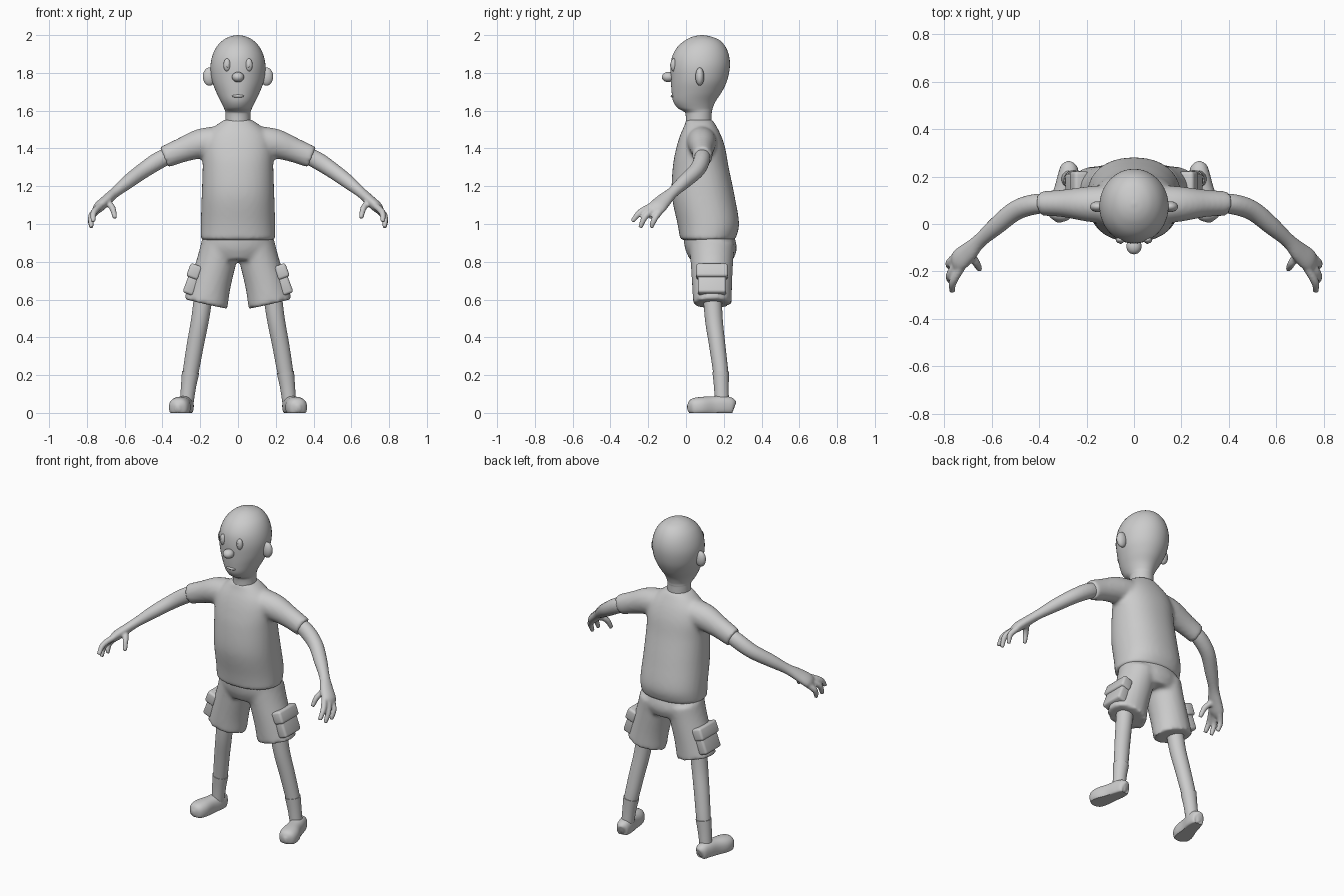
import bpy, bmesh, math
from mathutils import Vector, Matrix

cube = bpy.data.objects.get("Cube")
if cube:
    bpy.data.objects.remove(cube, do_unlink=True)

clay = bpy.data.materials.new("light_grey")
clay.use_nodes = True
GREY = (0.6, 0.6, 0.6, 1)
clay.diffuse_color = GREY
clay.node_tree.nodes["Principled BSDF"].inputs["Base Color"].default_value = GREY
Y, Z = Vector((0, 1, 0)), Vector((0, 0, 1))


def smooth_rings(rings, steps):
    """Catmull-Rom interpolation of (x, y, z, radius, radius) rings."""
    p = [Vector(r) for r in rings]
    p = [p[0] * 2 - p[1]] + p + [p[-1] * 2 - p[-2]]
    out = []
    for a, b, c, d in zip(p, p[1:], p[2:], p[3:]):
        for k in range(steps):
            t = k / steps
            out.append(0.5 * (2 * b + (c - a) * t + (2 * a - 5 * b + 4 * c - d) * t * t
                              + (3 * b - a - 3 * c + d) * t ** 3))
    return out + [p[-2]]


def loft(bm, rings, side=1, ref=Y, level=False, power=1.0, n=32, steps=5, floor=False):
    """Skin elliptical rings, either level or square to their path."""
    pts = smooth_rings(rings, steps)
    loops = []
    for i, r in enumerate(pts):
        t = (pts[min(i + 1, len(pts) - 1)] - pts[max(i - 1, 0)])
        t = Z if level else Vector(t[:3]).normalized()
        u = ref.cross(t).normalized()
        v = t.cross(u)
        loop = []
        for k in range(n):
            a = 2 * math.pi * k / n
            c, s = math.cos(a), math.sin(a)
            co = Vector(r[:3])
            co += u * math.copysign(abs(c) ** power, c) * max(r[3], 0.003)
            co += v * math.copysign(abs(s) ** power, s) * max(r[4], 0.003)
            if floor:
                co.z = max(co.z, 0)
            loop.append(bm.verts.new((co.x * side, co.y, co.z)))
        loops.append(loop)
    for a, b in zip(loops, loops[1:]):
        for k in range(n):
            bm.faces.new((a[k], a[(k + 1) % n], b[(k + 1) % n], b[k]))
    bm.faces.new(loops[0][::-1])
    bm.faces.new(loops[-1])


def finish(bm, name, voxel=0, soften=6):
    """Make the object; with a voxel size, fuse its pieces into one skin."""
    bmesh.ops.recalc_face_normals(bm, faces=bm.faces[:])
    me = bpy.data.meshes.new(name)
    bm.to_mesh(me)
    bm.free()
    ob = bpy.data.objects.new(name, me)
    bpy.context.collection.objects.link(ob)
    me.materials.append(clay)
    bpy.ops.object.select_all(action='DESELECT')
    ob.select_set(True)
    bpy.context.view_layer.objects.active = ob
    if voxel:
        fuse = ob.modifiers.new("fuse", 'REMESH')
        fuse.mode = 'VOXEL'
        fuse.voxel_size = voxel
        fuse.use_smooth_shade = True
        blend = ob.modifiers.new("blend", 'SMOOTH')
        blend.factor = 0.5
        blend.iterations = soften
    else:
        bpy.ops.object.shade_smooth_by_angle(angle=math.radians(50))
    return ob


def part(name, rings, **kw):
    bm = bmesh.new()
    loft(bm, rings, **kw)
    return finish(bm, name)


def ball(name, centre, radii):
    bm = bmesh.new()
    m = Matrix.Translation(centre) @ Matrix.Diagonal((*radii, 1))
    bmesh.ops.create_uvsphere(bm, u_segments=24, v_segments=16, radius=1, matrix=m)
    return finish(bm, name)


def padded_box(name, centre, size, lean, bevel):
    bm = bmesh.new()
    m = Matrix.Translation(centre) @ Matrix.Rotation(lean, 4, 'Y') @ Matrix.Diagonal((*size, 1))
    bmesh.ops.create_cube(bm, size=1, matrix=m)
    bmesh.ops.bevel(bm, geom=bm.edges[:], offset=bevel, segments=3, profile=0.5, affect='EDGES')
    return finish(bm, name)


# Head and neck: height, half width, front, back
head = [(1.50, .066, 0, .135), (1.58, .066, -.002, .136), (1.597, .068, -.015, .138),
        (1.615, .075, -.045, .142), (1.65, .092, -.068, .157), (1.70, .116, -.076, .19),
        (1.76, .138, -.08, .218), (1.83, .146, -.082, .232), (1.89, .136, -.072, .228),
        (1.94, .112, -.043, .208), (1.975, .077, 0, .175), (1.993, .04, .04, .13),
        (2.0, .005, .08, .09)]
part("head", [(0, (f + b) / 2, z, w, (b - f) / 2) for z, w, f, b in head], level=True, n=48)
ball("nose", (0, -.094, 1.778), (.032, .034, .027))
ball("lower_lip", (0, -.07, 1.677), (.032, .011, .008))

# Shirt: torso and sleeves fused together
shirt = bmesh.new()
loft(shirt, [(0, .115, .915, .197, .145), (0, .118, 1.0, .197, .163), (0, .091, 1.15, .192, .166),
             (0, .078, 1.3, .187, .148), (0, .078, 1.4, .186, .13), (0, .077, 1.47, .165, .108),
             (0, .075, 1.525, .112, .082), (0, .07, 1.552, .072, .07)],
     level=True, power=.9, n=48)
for s in (1, -1):
    loft(shirt, [(.06, .08, 1.44, .08, .085), (.19, .084, 1.427, .079, .075),
                 (.3, .087, 1.39, .065, .058), (.392, .087, 1.353, .059, .052)], side=s)
finish(shirt, "shirt", .012)

# Shorts: pelvis and two wide legs fused together
shorts = bmesh.new()
loft(shorts, [(0, .12, .94, .185, .135), (0, .132, .87, .195, .137), (0, .135, .81, .15, .115)],
     level=True, n=48)
for s in (1, -1):
    loft(shorts, [(.09, .137, .89, .105, .12), (.114, .137, .8, .104, .113),
                  (.147, .138, .68, .109, .106), (.171, .14, .577, .118, .102)], side=s)
finish(shorts, "shorts", .012)

for s, label in ((1, "left_"), (-1, "right_")):
    # Face
    ball(label + "eye", (s * .058, -.066, 1.842), (.019, .016, .034))
    ball(label + "pupil", (s * .056, -.08, 1.84), (.006, .004, .011))
    ball(label + "ear", (s * .152, .073, 1.78), (.034, .023, .048))

    # Bare arm with palm, three fingers and thumb
    arm = bmesh.new()
    loft(arm, [(.34, .087, 1.376, .042, .04), (.42, .083, 1.336, .046, .043),
               (.5, .056, 1.284, .042, .042), (.58, -.008, 1.225, .037, .038),
               (.65, -.07, 1.168, .028, .031), (.695, -.115, 1.128, .028, .042),
               (.738, -.153, 1.088, .028, .048), (.757, -.172, 1.063, .016, .034)], side=s)
    fingers = [((.73, -.185, 1.095), (.764, -.245, 1.06), (.767, -.285, 1.012)),
               ((.745, -.165, 1.08), (.777, -.215, 1.04), (.776, -.243, .98)),
               ((.75, -.135, 1.07), (.779, -.165, 1.03), (.776, -.185, .98)),
               ((.695, -.12, 1.12), (.665, -.165, 1.085), (.651, -.192, 1.03))]
    for base, knuckle, tip in fingers:
        loft(arm, [(*base, .018, .018), (*knuckle, .017, .017), (*tip, .012, .012)],
             side=s, n=16)
    finish(arm, label + "arm", .007, 4)

    # Cargo pocket with flap
    padded_box(label + "pocket", (s * .243, .138, .69), (.06, .15, .13), -s * .36, .014)
    padded_box(label + "pocket_flap", (s * .231, .138, .748), (.066, .168, .075), -s * .36, .014)

    # Leg, sock and shoe
    part(label + "leg", [(.178, .138, .66, .05, .05), (.2, .147, .5, .047, .047),
                         (.226, .165, .36, .045, .043), (.25, .183, .22, .042, .04),
                         (.266, .188, .13, .036, .036)], side=s)
    part(label + "sock", [(.251, .184, .216, .046, .044), (.262, .187, .14, .04, .039),
                          (.272, .19, .05, .036, .037)], side=s)
    part(label + "shoe", [(.271, .255, .03, .008, .02), (.273, .244, .033, .034, .044),
                          (.278, .2, .036, .044, .054), (.292, .14, .033, .046, .054),
                          (.308, .075, .03, .056, .054), (.316, .03, .028, .045, .045),
                          (.32, .008, .026, .01, .014)],
         side=s, ref=Z, power=.85, floor=True)
